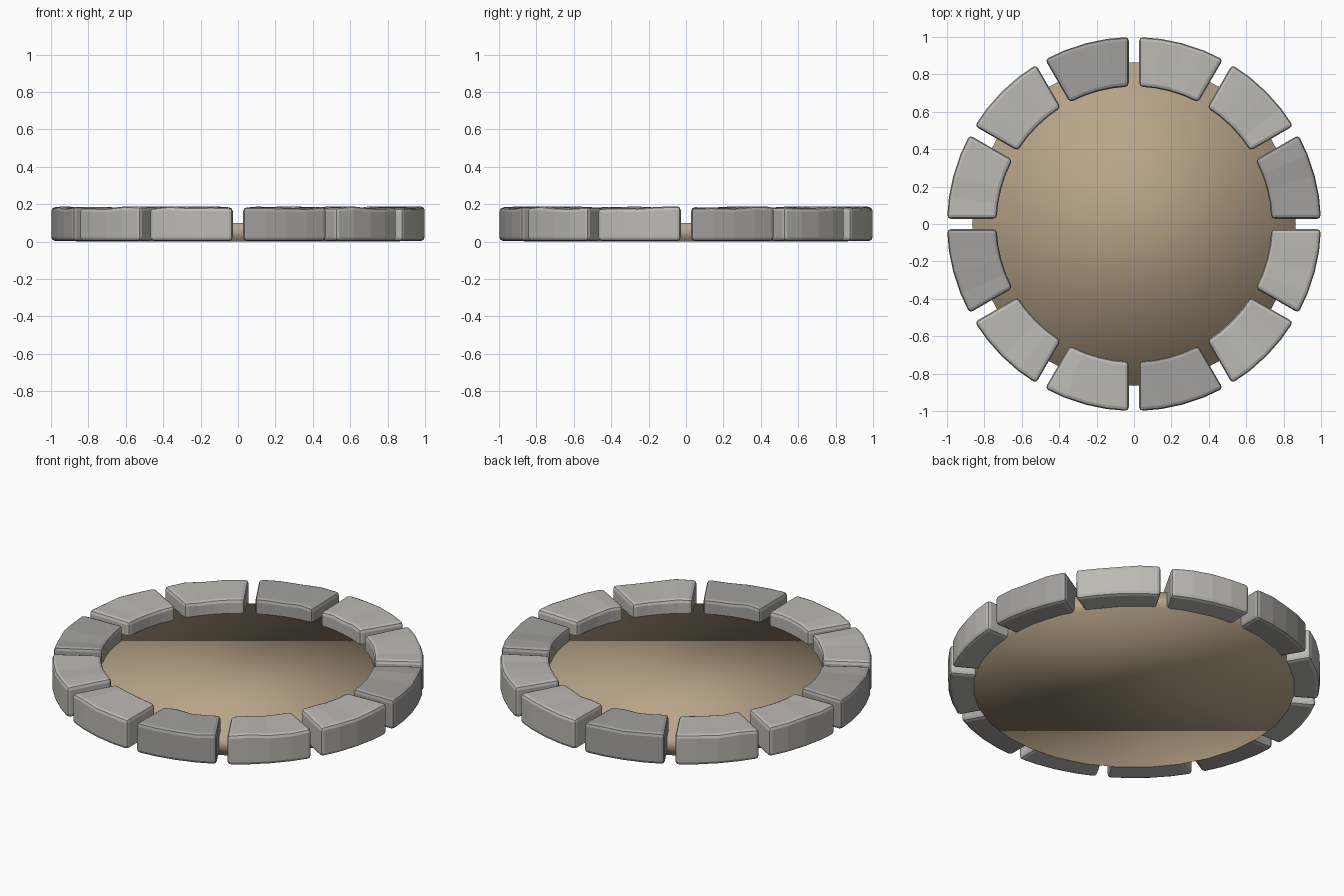
import bpy, bmesh, math, random

if "Cube" in bpy.data.objects:
    bpy.data.objects.remove(bpy.data.objects["Cube"])

random.seed(4)

def material(name, rgb):
    m = bpy.data.materials.new(name)
    m.diffuse_color = (*rgb, 1)
    m.use_nodes = True
    m.node_tree.nodes["Principled BSDF"].inputs["Base Color"].default_value = m.diffuse_color
    return m

LIGHT = material("light_stone", (0.50, 0.49, 0.46))
DARK = material("dark_stone", (0.36, 0.355, 0.345))
EARTH = material("earth", (0.48, 0.37, 0.25))

R_IN, R_OUT, HEIGHT = 0.735, 1.0, 0.183
HALF_GAP, SEGS, COUNT = 0.028, 4, 12

def stone(index):
    """Wedge with straight parallel-gap ends, faceted arcs and an uneven top."""
    start = index * 2 * math.pi / COUNT
    bm = bmesh.new()
    rings = []
    for k in range(SEGS + 1):
        t = k / SEGS
        ring = []
        for r, top in ((R_IN, 0), (R_OUT, 0), (R_OUT, 1), (R_IN, 1)):
            trim = math.asin(HALF_GAP / r)
            a = start + trim + t * (2 * math.pi / COUNT - 2 * trim)
            z = HEIGHT + random.uniform(-0.006, 0.006) if top else 0.003
            ring.append(bm.verts.new((r * math.cos(a), r * math.sin(a), z)))
        rings.append(ring)
    for a, b in zip(rings, rings[1:]):
        for j in range(4):
            n = (j + 1) % 4
            bm.faces.new((a[j], a[n], b[n], b[j]))
    bm.faces.new(rings[0])
    bm.faces.new(rings[-1][::-1])
    bmesh.ops.recalc_face_normals(bm, faces=bm.faces)
    mesh = bpy.data.meshes.new("rim_stone")
    bm.to_mesh(mesh)
    bm.free()
    mesh.materials.append(DARK if index % 3 == 0 else LIGHT)
    ob = bpy.data.objects.new(f"rim_stone_{index + 1}", mesh)
    bpy.context.collection.objects.link(ob)
    # softened corners
    bev = ob.modifiers.new("worn_edges", 'BEVEL')
    bev.width = 0.02
    bev.segments = 2
    bev.limit_method = 'ANGLE'
    bev.angle_limit = math.radians(40)

# ring of stones
for i in range(COUNT):
    stone(i)

# earth bed inside the ring
bpy.ops.mesh.primitive_cylinder_add(vertices=32, radius=0.865, depth=0.1, location=(0, 0, 0.05))
bed = bpy.context.object
bed.name = "earth_bed"
bed.data.materials.append(EARTH)
bpy.ops.object.shade_smooth()
